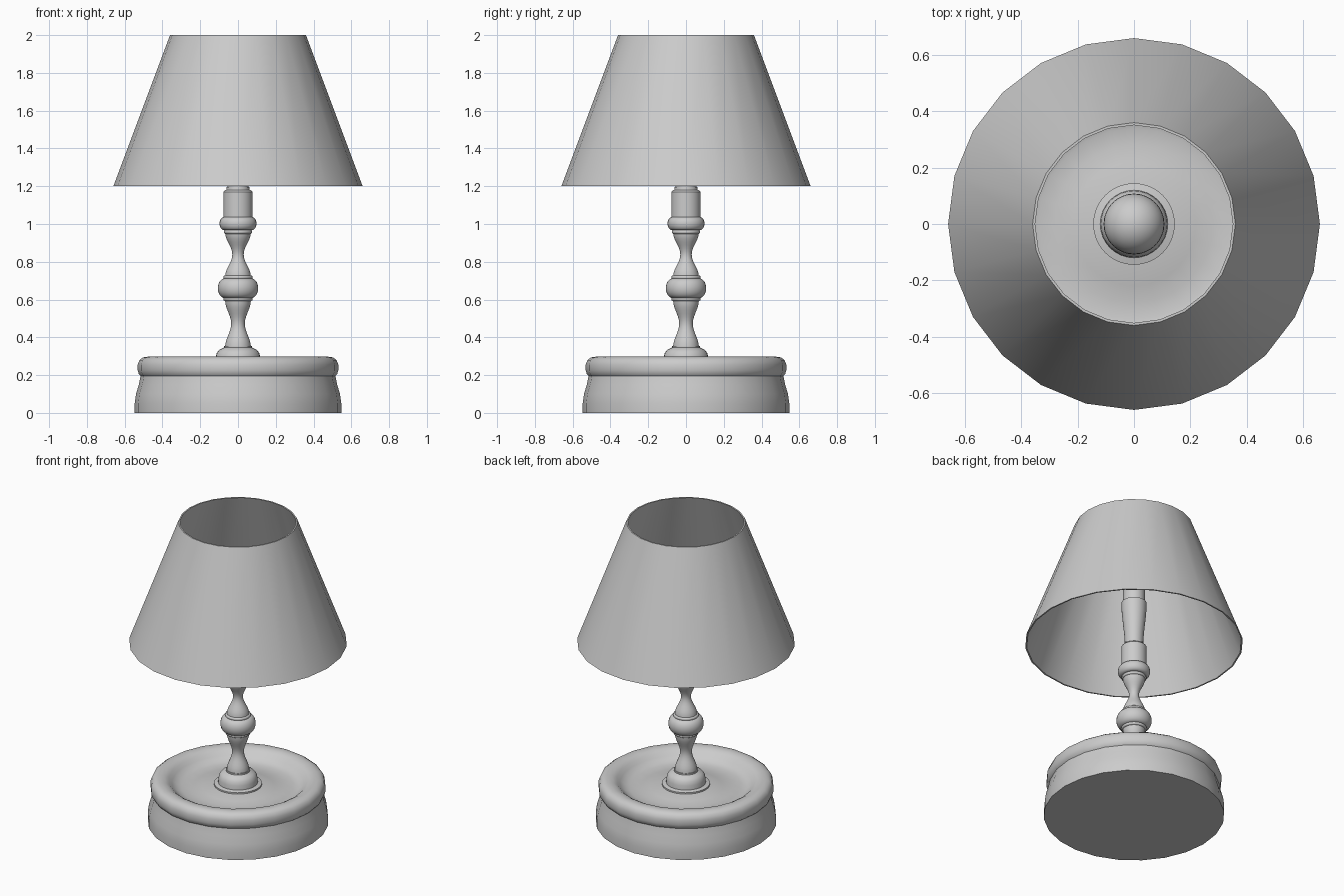
import bpy, bmesh, math

if "Cube" in bpy.data.objects:
    bpy.data.objects.remove(bpy.data.objects["Cube"], do_unlink=True)

# Single plain grey finish
grey = bpy.data.materials.new("plain_grey")
grey.use_nodes = True
colour = (0.6, 0.6, 0.6, 1)
grey.diffuse_color = colour
grey.node_tree.nodes["Principled BSDF"].inputs["Base Color"].default_value = colour


def lathe(name, profile, sides=32, angle=35):
    """Turn a (radius, height) profile around the vertical axis."""
    bm = bmesh.new()
    verts = [bm.verts.new((r, 0, z)) for r, z in profile]
    edges = [bm.edges.new(pair) for pair in zip(verts, verts[1:])]
    bmesh.ops.spin(bm, geom=verts + edges, cent=(0, 0, 0), axis=(0, 0, 1),
                   angle=math.tau, steps=sides, use_merge=False)
    bmesh.ops.remove_doubles(bm, verts=bm.verts[:], dist=0.0005)
    bmesh.ops.recalc_face_normals(bm, faces=bm.faces[:])
    mesh = bpy.data.meshes.new(name)
    bm.to_mesh(mesh)
    bm.free()
    mesh.materials.append(grey)
    obj = bpy.data.objects.new(name, mesh)
    bpy.context.collection.objects.link(obj)
    bpy.ops.object.select_all(action="DESELECT")
    obj.select_set(True)
    bpy.context.view_layer.objects.active = obj
    bpy.ops.object.shade_smooth_by_angle(angle=math.radians(angle))
    return obj


def capped(points):
    """Close a profile at the axis on both ends."""
    return [(0, points[0][1])] + points + [(0, points[-1][1])]


def bulge(radius, depth, z, half, steps=10):
    """Rounded bead: radius at its widest, less depth at its ends."""
    turn = [math.pi * i / steps for i in range(steps + 1)]
    return [(radius - depth + depth * math.sin(t), z - half * math.cos(t))
            for t in turn]


def waist(z0, z1, thin, wide, steps=14):
    """Concave neck, wide at both ends and thin in the middle."""
    pts = []
    for i in range(steps + 1):
        t = i / steps
        pts.append((thin + (wide - thin) * abs(math.cos(math.pi * t)) ** 2,
                    z0 + (z1 - z0) * t))
    return pts


# Heavy dished base with a flared skirt and rolled rim
lathe("base", [(0, 0), (0.547, 0), (0.547, 0.05), (0.54, 0.1), (0.525, 0.15),
               (0.516, 0.195), (0.525, 0.205), (0.531, 0.225), (0.531, 0.255),
               (0.522, 0.28), (0.502, 0.294), (0.475, 0.298), (0.445, 0.294),
               (0.42, 0.28), (0.4, 0.26), (0.375, 0.242), (0.34, 0.232),
               (0.28, 0.232), (0.22, 0.24), (0.17, 0.252), (0, 0.255)],
      sides=24, angle=40)

# Stepped foot of the stem
lathe("stem_foot", capped([(0.145, 0.24), (0.145, 0.262), (0.12, 0.268),
                           (0.118, 0.295), (0.112, 0.318), (0.098, 0.335),
                           (0.073, 0.346), (0.073, 0.355)]))

# Turned stem: two necks, a round knob and a collar
lathe("lower_neck", capped(waist(0.35, 0.595, 0.036, 0.068)))
lathe("knob_lower_ring", capped(bulge(0.078, 0.008, 0.603, 0.01, 6)))
lathe("knob", capped(bulge(0.107, 0.037, 0.66, 0.052, 14)))
lathe("knob_upper_ring", capped(bulge(0.078, 0.008, 0.717, 0.01, 6)))
lathe("upper_neck", capped(waist(0.722, 0.955, 0.03, 0.068)))
lathe("collar_ring", capped(bulge(0.075, 0.008, 0.958, 0.01, 6)))
lathe("collar", capped(bulge(0.098, 0.025, 1.002, 0.035)))

# Bulb socket
lathe("socket", capped([(0.077, 1.03), (0.077, 1.17), (0.07, 1.178),
                        (0.062, 1.18), (0.06, 1.195)]))

# Tapered bulb holder
lathe("bulb_holder", capped([(0.055, 1.19), (0.06, 1.27), (0.074, 1.41),
                             (0.076, 1.46), (0.076, 1.48), (0.067, 1.485)]))

# Round bulb with a short neck
globe = [(0.108 * math.cos(a), 1.69 + 0.108 * math.sin(a))
         for a in [math.radians(-45 + 135 * i / 12) for i in range(13)]]
lathe("bulb", [(0, 1.48), (0.066, 1.48), (0.066, 1.57), (0.069, 1.6)] + globe)

# Thin conical shade, open at both ends
shade = lathe("lamp_shade", [(0.66, 1.2), (0.36, 2.0), (0.351, 2.0),
                             (0.651, 1.2), (0.66, 1.2)], sides=24)
